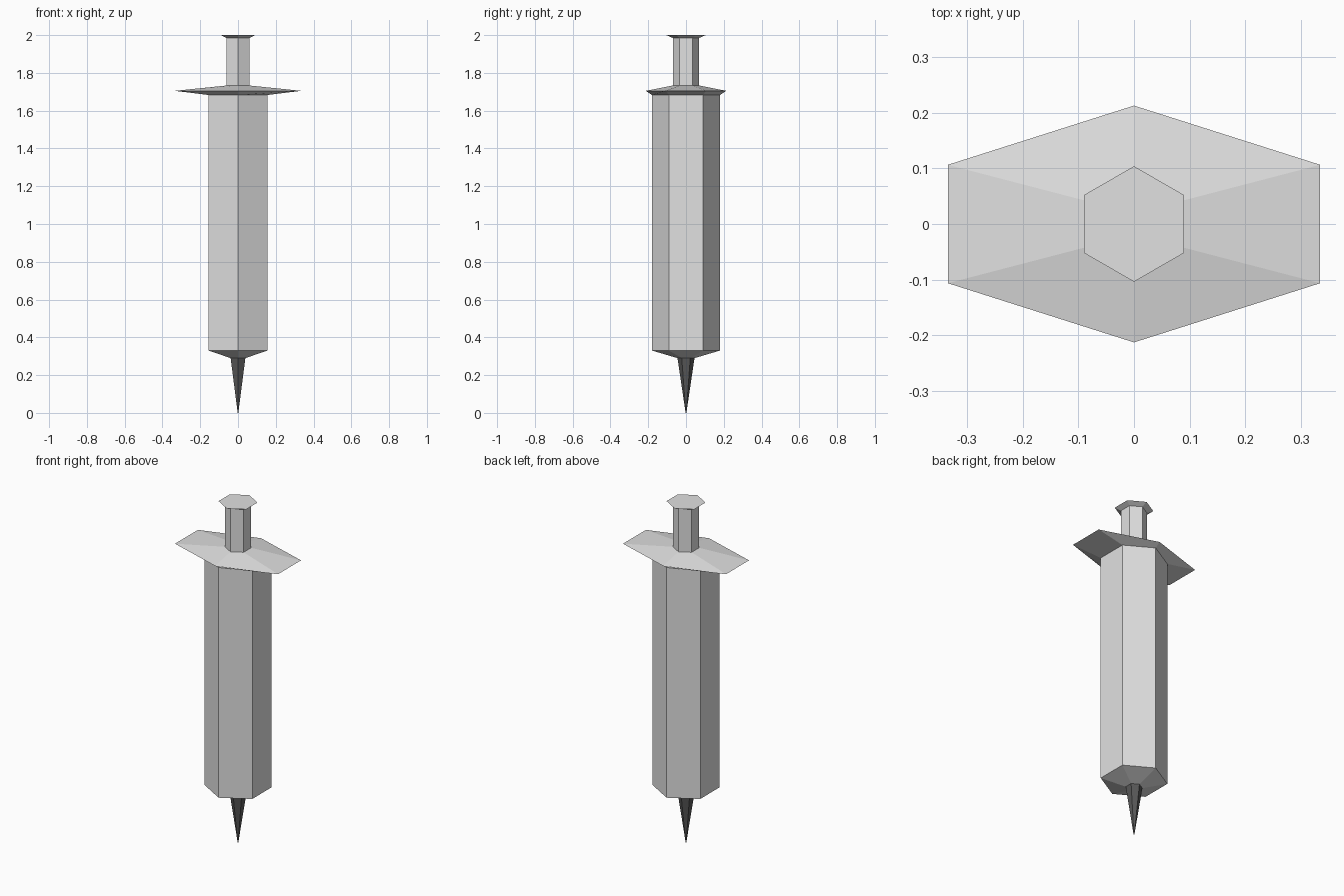
import bpy, bmesh, math

if "Cube" in bpy.data.objects:
    bpy.data.objects.remove(bpy.data.objects["Cube"])


def material(name, value):
    m = bpy.data.materials.new(name)
    m.diffuse_color = (value, value, value, 1)
    m.use_nodes = True
    m.node_tree.nodes["Principled BSDF"].inputs["Base Color"].default_value = m.diffuse_color
    return m


light_grey = material("light_grey", 0.75)
dark_grey = material("dark_grey", 0.1)


def hex_part(name, profile, mat):
    """Loft hexagons along z; profile rows are (z, radius, x stretch)."""
    bm = bmesh.new()
    rings = []
    for z, r, sx in profile:
        angles = [math.radians(30 + 60 * i) for i in range(6)]
        rings.append([bm.verts.new((r * sx * math.cos(a), r * math.sin(a), z))
                      for a in angles])
    for low, high in zip(rings, rings[1:]):
        for i in range(6):
            j = (i + 1) % 6
            bm.faces.new((low[i], low[j], high[j], high[i]))
    bm.faces.new(rings[0][::-1])
    bm.faces.new(rings[-1])
    bmesh.ops.recalc_face_normals(bm, faces=bm.faces[:])
    mesh = bpy.data.meshes.new(name)
    bm.to_mesh(mesh)
    bm.free()
    mesh.materials.append(mat)
    obj = bpy.data.objects.new(name, mesh)
    bpy.context.collection.objects.link(obj)
    return obj


# Pointed needle
hex_part("needle", [(0, 0.002, 1), (0.29, 0.045, 1)], dark_grey)

# Barrel with tapered bottom
hex_part("barrel", [(0.29, 0.045, 1), (0.33, 0.18, 1), (1.683, 0.18, 1)], light_grey)

# Wide finger flange, sharp at the rim
hex_part("finger_flange", [(1.683, 0.18, 1), (1.705, 0.213, 1.816), (1.733, 0.07, 1)], light_grey)

# Plunger rod with flared thumb rest
hex_part("plunger", [(1.733, 0.07, 1), (1.985, 0.07, 1), (2.0, 0.104, 1)], light_grey)
